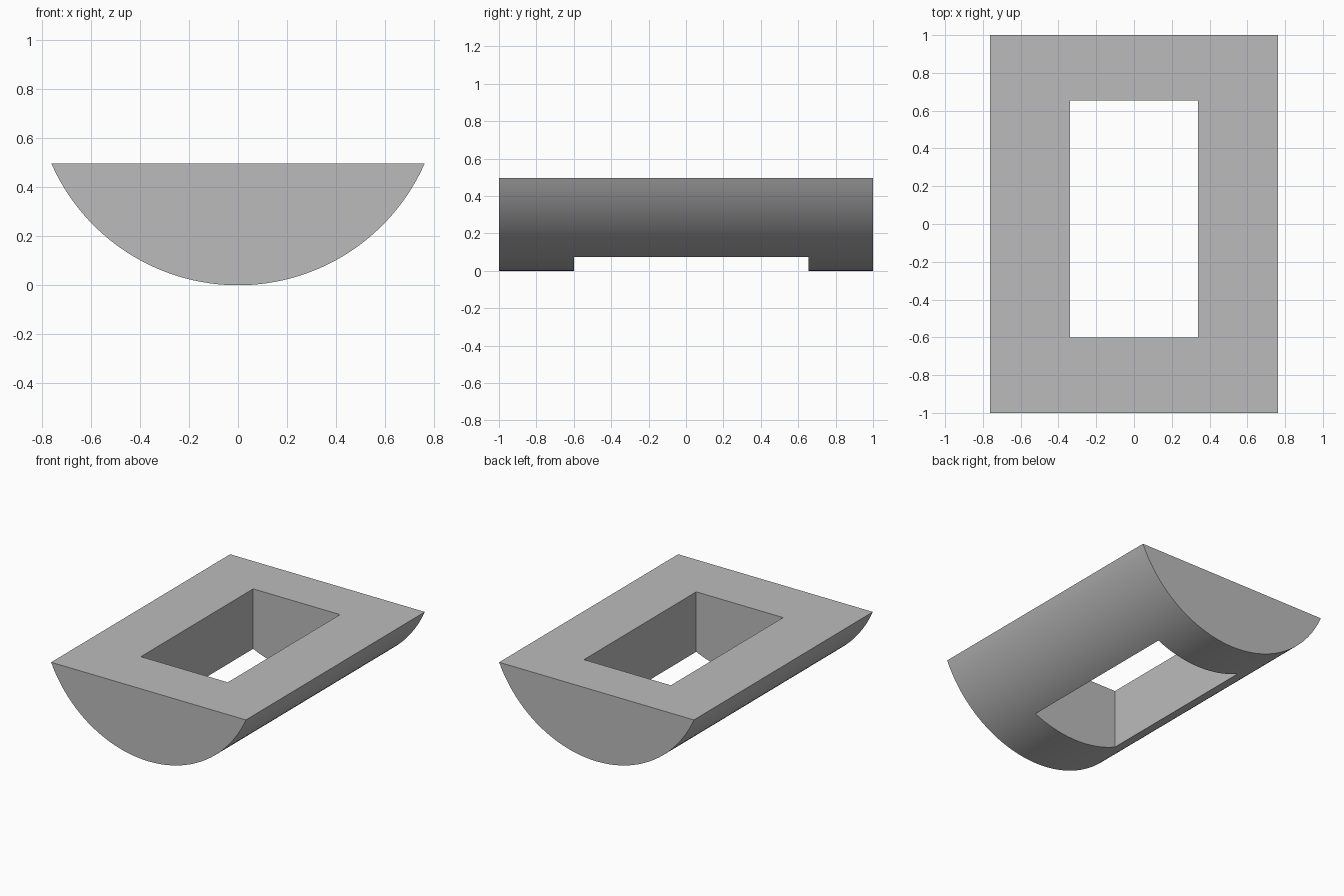
import bpy
import bmesh
from math import sin, cos, asin, radians

if "Cube" in bpy.data.objects:
    bpy.data.objects.remove(bpy.data.objects["Cube"], do_unlink=True)

HALF_WIDTH, HEIGHT, HALF_LENGTH = 0.762, 0.497, 1.0
RADIUS = (HALF_WIDTH ** 2 + HEIGHT ** 2) / (2 * HEIGHT)
SEGMENTS = 64

grey = bpy.data.materials.new("plain grey")
grey.use_nodes = True
colour = (0.5, 0.5, 0.5, 1)
grey.diffuse_color = colour
grey.node_tree.nodes["Principled BSDF"].inputs["Base Color"].default_value = colour


def extrude_profile(name, profile, y0, y1):
    """Make a solid from an x-z outline pushed along y."""
    bm = bmesh.new()
    face = bm.faces.new([bm.verts.new((x, y0, z)) for x, z in profile])
    moved = bmesh.ops.extrude_face_region(bm, geom=[face])["geom"]
    verts = [v for v in moved if isinstance(v, bmesh.types.BMVert)]
    bmesh.ops.translate(bm, verts=verts, vec=(0, y1 - y0, 0))
    # the extrude can leave the starting cap in place or remove it
    bmesh.ops.holes_fill(bm, edges=[e for e in bm.edges if e.is_boundary], sides=0)
    bmesh.ops.recalc_face_normals(bm, faces=bm.faces)
    mesh = bpy.data.meshes.new(name)
    bm.to_mesh(mesh)
    bm.free()
    mesh.materials.append(grey)
    obj = bpy.data.objects.new(name, mesh)
    bpy.context.collection.objects.link(obj)
    return obj


# Body: circular segment with a flat top
sweep = asin(HALF_WIDTH / RADIUS)
angles = [sweep * (2 * i / SEGMENTS - 1) for i in range(SEGMENTS + 1)]
arc = [(RADIUS * sin(a), RADIUS * (1 - cos(a))) for a in angles]
body = extrude_profile("curved_frame", arc, -HALF_LENGTH, HALF_LENGTH)

# Rectangular opening straight through the body
w = 0.34
opening = extrude_profile("opening_cutter", [(-w, -1), (w, -1), (w, 1), (-w, 1)], -0.6, 0.655)
opening.hide_render = True

cut = body.modifiers.new("opening", "BOOLEAN")
cut.operation = "DIFFERENCE"
cut.solver = "EXACT"
cut.object = opening

bpy.ops.object.select_all(action="DESELECT")
body.select_set(True)
bpy.context.view_layer.objects.active = body
bpy.ops.object.modifier_apply(modifier=cut.name)
bpy.data.objects.remove(opening, do_unlink=True)

# Smooth underside with crisp rims
bpy.ops.object.shade_smooth_by_angle(angle=radians(20))
